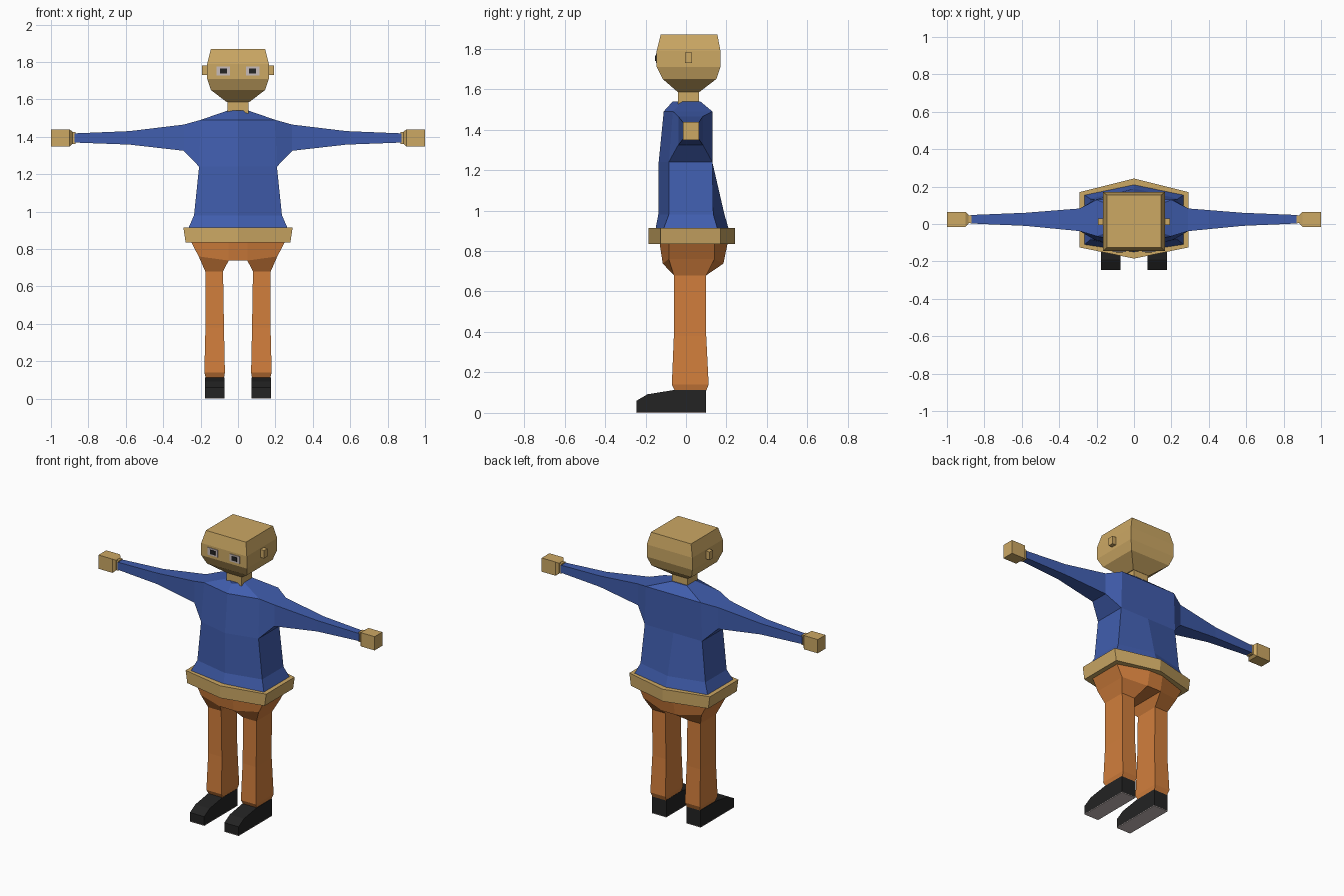
import bpy, bmesh

if "Cube" in bpy.data.objects:
    bpy.data.objects.remove(bpy.data.objects["Cube"])


def mat(name, r, g, b):
    lin = [((c / 255 + 0.055) / 1.055) ** 2.4 for c in (r, g, b)]
    m = bpy.data.materials.new(name)
    m.diffuse_color = (*lin, 1)
    m.use_nodes = True
    m.node_tree.nodes["Principled BSDF"].inputs["Base Color"].default_value = m.diffuse_color
    return m


TAN = mat("tan", 204, 168, 100)
BLUE = mat("blue", 64, 93, 173)
ORANGE = mat("orange", 209, 126, 60)
BLACK = mat("black", 35, 35, 35)
PALE = mat("pale grey", 200, 188, 186)


def loft(bm, rings, start=True, end=True, skip=()):
    """Join rings of points with quads; skip holds (ring, side) pairs to leave open."""
    vs = [[bm.verts.new(p) for p in r] for r in rings]
    n = len(rings[0])
    for i in range(len(vs) - 1):
        for j in range(n):
            if (i, j) not in skip:
                k = (j + 1) % n
                bm.faces.new((vs[i][j], vs[i][k], vs[i + 1][k], vs[i + 1][j]))
    if start:
        bm.faces.new(vs[0][::-1])
    if end:
        bm.faces.new(vs[-1])


def finish(bm, name, material):
    bmesh.ops.remove_doubles(bm, verts=bm.verts, dist=0.0005)
    bmesh.ops.recalc_face_normals(bm, faces=bm.faces)
    me = bpy.data.meshes.new(name)
    bm.to_mesh(me)
    bm.free()
    me.materials.append(material)
    ob = bpy.data.objects.new(name, me)
    bpy.context.collection.objects.link(ob)
    return ob


def rect(z, x0, x1, y0, y1):
    return [(x0, y0, z), (x1, y0, z), (x1, y1, z), (x0, y1, z)]


def side_rect(x, y0, y1, z0, z1):
    return [(x, y0, z0), (x, y1, z0), (x, y1, z1), (x, y0, z1)]


def hexagon(z, x, front, side_f, side_b, back):
    return [(0, front, z), (x, side_f, z), (x, side_b, z),
            (0, back, z), (-x, side_b, z), (-x, side_f, z)]


def flip(ring, s):
    return [(s * x, y, z) for x, y, z in ring]


def solid(name, rings, material):
    bm = bmesh.new()
    loft(bm, rings)
    return finish(bm, name, material)


def box(name, x0, x1, y0, y1, z0, z1, material):
    return solid(name, [rect(z0, x0, x1, y0, y1), rect(z1, x0, x1, y0, y1)], material)


# Head and neck
solid("head", [rect(z, -x, x, y0, y1) for z, x, y0, y1 in (
    (1.585, .06, -.04, .065), (1.65, .145, -.115, .15), (1.71, .165, -.145, .17),
    (1.79, .165, -.145, .17), (1.87, .145, -.125, .155))], TAN)
box("neck", -.055, .055, -.04, .064, 1.52, 1.60, TAN)

# Sweater: torso rings with the upper sides open, where sleeves join on
shirt = bmesh.new()
torso = [hexagon(*r) for r in (
    (.912, .265, -.15, -.11, .155, .21), (.98, .235, -.137, -.085, .135, .19),
    (1.24, .208, -.135, -.085, .13, .13), (1.49, .20, -.11, -.065, .13, .13),
    (1.54, .055, -.065, -.015, .07, .07))]
loft(shirt, torso, skip={(2, 1), (2, 4)})
lo, hi = torso[2], torso[3]
root = [lo[1], lo[2], hi[2], hi[1]]
for s in (1, -1):
    sleeve = [root, side_rect(.29, -.038, .083, 1.325, 1.465),
              side_rect(.58, -.01, .06, 1.358, 1.43),
              side_rect(.875, .003, .048, 1.369, 1.418)]
    loft(shirt, [flip(r, s) for r in sleeve], start=False)
finish(shirt, "sweater", BLUE)

# Wide belt
solid("belt", [hexagon(.834, .28, -.185, -.125, .17, .242),
               hexagon(.914, .292, -.185, -.125, .17, .243)], TAN)


# Trousers: pelvis ring, crotch strip and two legs in one mesh
def hip(zs, zc, x, xc, front, side_f, side_b, back):
    half = [(xc, front, zc), (x, side_f, zs), (x, side_b, zs), (xc, back, zc)]
    return half + flip(half[::-1], -1)


trousers = bmesh.new()
waist = hip(.836, .836, .25, .05, -.13, -.085, .14, .205)
hips = hip(.76, .738, .21, .05, -.115, -.085, .14, .185)
loft(trousers, [waist, hips], end=False)
trousers.faces.new([trousers.verts.new(hips[i]) for i in (0, 3, 4, 7)])
for s in (1, -1):
    leg = [hips[:4], rect(.68, .08, .175, -.06, .10), rect(.38, .075, .174, -.06, .10),
           rect(.14, .07, .18, -.07, .112), rect(.11, .075, .172, -.055, .10)]
    loft(trousers, [flip(r, s) for r in leg], start=False)
finish(trousers, "trousers", ORANGE)

shoe_profile = [(.10, .004), (.10, .113), (-.06, .113), (-.19, .092), (-.245, .06), (-.245, .004)]
for s, side in ((1, "left"), (-1, "right")):
    # Shoe and sole
    solid(side + "_shoe", [[(s * x, y, z) for y, z in shoe_profile] for x in (.073, .176)], BLACK)
    box(side + "_sole", s * .073, s * .176, -.245, .10, 0, .004, PALE)
    # Wrist and hand
    solid(side + "_wrist", [flip(side_rect(x, .006, .046, 1.362, 1.426), s) for x in (.87, .885)], TAN)
    solid(side + "_hand", [flip(side_rect(*r), s) for r in (
        (.885, .002, .050, 1.362, 1.428), (.90, -.015, .065, 1.348, 1.438),
        (1.0, -.015, .065, 1.348, 1.438))], TAN)
    # Ear
    box(side + "_ear", s * .16, s * .192, -.005, .03, 1.73, 1.782, TAN)
    # Eye with pupil
    box(side + "_eye", s * .044, s * .116, -.149, -.144, 1.728, 1.776, PALE)
    box(side + "_pupil", s * .06, s * .097, -.152, -.147, 1.738, 1.766, BLACK)
